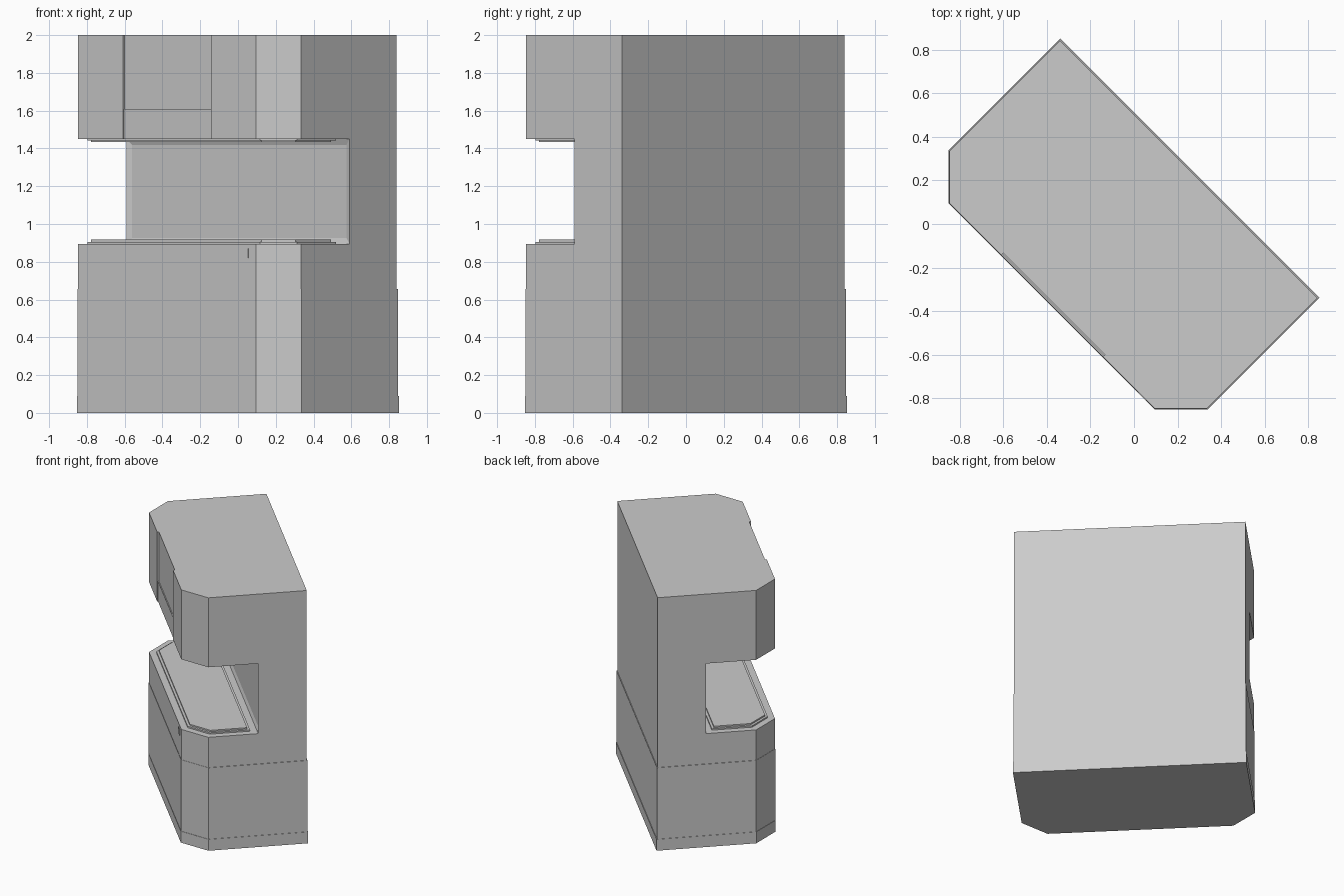
import bpy, bmesh
from mathutils import Matrix
from math import radians, sqrt

cube = bpy.data.objects.get("Cube")
if cube:
    bpy.data.objects.remove(cube, do_unlink=True)

grey = bpy.data.materials.new("light_grey")
grey.use_nodes = True
colour = (0.6, 0.6, 0.6, 1)
grey.diffuse_color = colour
grey.node_tree.nodes["Principled BSDF"].inputs["Base Color"].default_value = colour

# The cabinet is drawn square (length along x, front at -y), then turned 45 degrees
TURN = Matrix.Rotation(radians(-45), 4, 'Z')


def outline(length, front, back, chamfer, notch=0.0):
    """Half-length box plan with cut front corners and an optional shallow front notch."""
    cut_x = chamfer * sqrt(2) + front      # corner plane: x - y = chamfer * sqrt(2)
    cut_y = length - chamfer * sqrt(2)
    half = [(length, back), (length, cut_y), (cut_x, front)]
    if notch:
        half += [(0.33, front), (0.33, front + notch)]
    return half + [(-x, y) for x, y in reversed(half)]


def prism(name, plan, low, high, inset=None):
    bm = bmesh.new()
    base = bm.faces.new([bm.verts.new((x, y, low)) for x, y in plan])
    side = bmesh.ops.extrude_face_region(bm, geom=[base])["geom"]
    top = [v for v in side if isinstance(v, bmesh.types.BMVert)]
    bmesh.ops.translate(bm, verts=top, vec=(0, 0, high - low))
    bmesh.ops.recalc_face_normals(bm, faces=bm.faces)
    if inset:
        face = min(bm.faces, key=lambda f: f.calc_center_median().y)
        bmesh.ops.inset_region(bm, faces=[face], thickness=inset[0])
        bmesh.ops.translate(bm, verts=face.verts, vec=(0, inset[1], 0))
    bm.transform(TURN)
    mesh = bpy.data.meshes.new(name)
    bm.to_mesh(mesh)
    bm.free()
    mesh.materials.append(grey)
    obj = bpy.data.objects.new(name, mesh)
    bpy.context.collection.objects.link(obj)


# Lower cabinet, stepping in slightly as it rises
prism("plinth", outline(0.841, -0.535, 0.363, 0.852), 0, 0.09)
prism("lower_body", outline(0.838, -0.533, 0.359, 0.849), 0.09, 0.655)
prism("upper_body", outline(0.834, -0.531, 0.354, 0.847), 0.655, 0.895)

# Stepped plates on the counter and under the canopy
for i, margin in enumerate((0.05, 0.068)):
    plan = outline(0.834 - margin, -0.531 + margin, -margin, 0.847 - margin)
    prism(f"counter_plate_{i + 1}", plan, 0.895, 0.906 + 0.011 * i)
    prism(f"canopy_plate_{i + 1}", plan, 1.443 - 0.008 * i, 1.45)

# Rear column with a sunken panel
column = [(0.834, 0.354), (0.834, 0), (-0.834, 0), (-0.834, 0.354)]
prism("rear_column", column, 0.895, 1.45, inset=(0.045, 0.01))

# Canopy with a recessed centre panel
prism("canopy_band", outline(0.834, -0.531, 0.354, 0.847, 0.006), 1.45, 1.61)
prism("canopy_top", outline(0.834, -0.531, 0.354, 0.847, 0.013), 1.61, 2.0)

# Small latch plate on the counter front
latch = [(0.56, -0.53), (0.61, -0.53), (0.61, -0.535), (0.56, -0.535)]
prism("latch_plate", latch, 0.82, 0.87)
